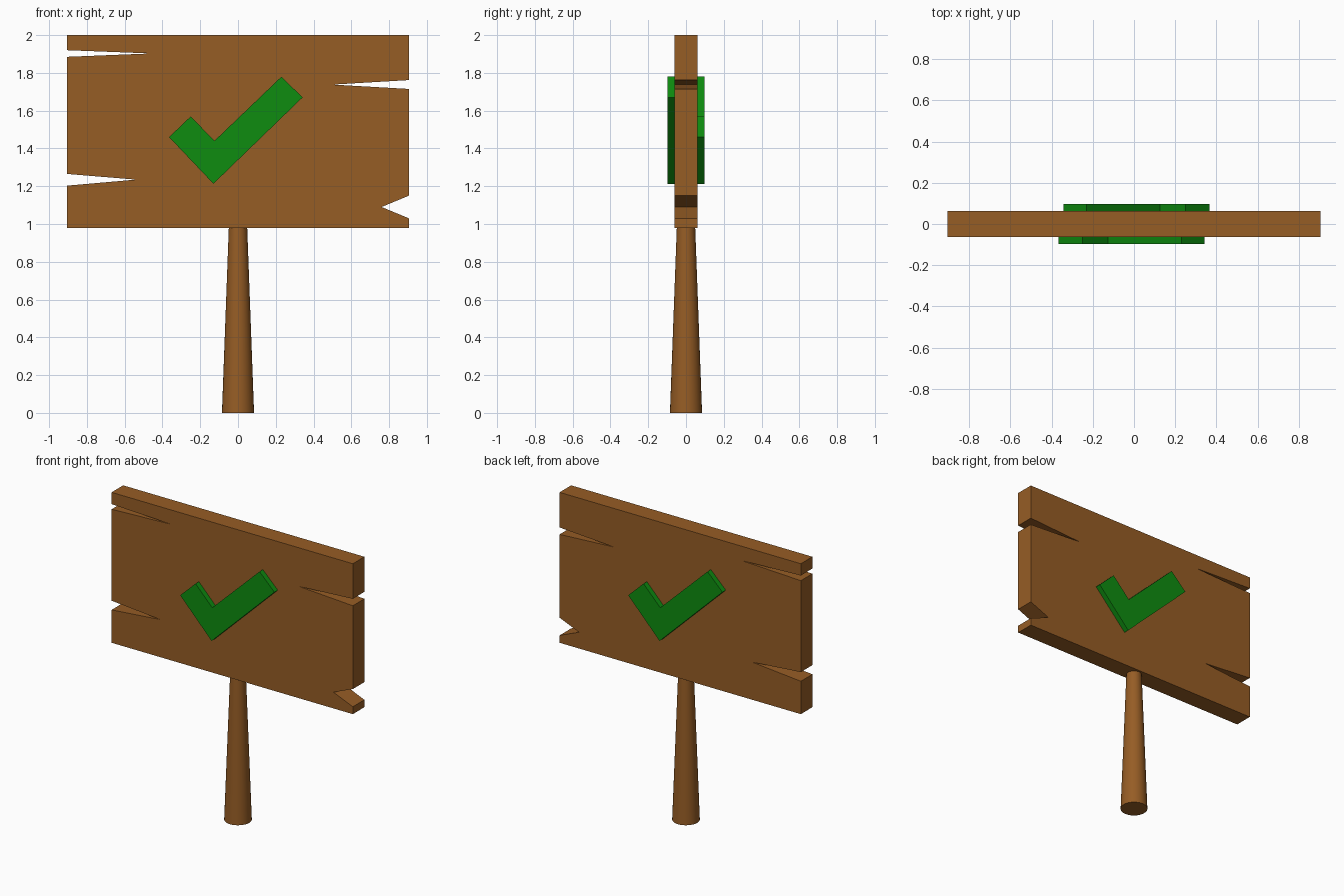
import bpy, bmesh, math

if "Cube" in bpy.data.objects:
    bpy.data.objects.remove(bpy.data.objects["Cube"], do_unlink=True)


def make_material(name, rgb):
    mat = bpy.data.materials.new(name)
    mat.use_nodes = True
    mat.diffuse_color = (*rgb, 1)
    mat.node_tree.nodes["Principled BSDF"].inputs["Base Color"].default_value = (*rgb, 1)
    return mat


def add_object(name, bm, mat):
    bmesh.ops.recalc_face_normals(bm, faces=bm.faces)
    mesh = bpy.data.meshes.new(name)
    bm.to_mesh(mesh)
    bm.free()
    mesh.materials.append(mat)
    obj = bpy.data.objects.new(name, mesh)
    bpy.context.collection.objects.link(obj)
    return obj


def slab(name, outline, y_front, y_back, mat):
    """Extrude an x-z outline from y_front to y_back."""
    bm = bmesh.new()
    face = bm.faces.new([bm.verts.new((x, y_front, z)) for x, z in outline])
    new = bmesh.ops.extrude_face_region(bm, geom=[face], use_keep_orig=True)["geom"]
    moved = [v for v in new if isinstance(v, bmesh.types.BMVert)]
    bmesh.ops.translate(bm, verts=moved, vec=(0, y_back - y_front, 0))
    return add_object(name, bm, mat)


wood = make_material("brown wood", (0.305, 0.109, 0.0185))
green = make_material("green paint", (0.0044, 0.263, 0.005))

# Board with split notches in both ends
half_w, half_d, bottom, top = 0.905, 0.062, 0.98, 2.0
board = [(-half_w, bottom), (half_w, bottom),
         (half_w, 1.03), (0.76, 1.09), (half_w, 1.15),
         (half_w, 1.715), (0.5, 1.738), (half_w, 1.762),
         (half_w, top), (-half_w, top),
         (-half_w, 1.92), (-0.46, 1.903), (-half_w, 1.885),
         (-half_w, 1.265), (-0.54, 1.235), (-half_w, 1.203)]
slab("sign_board", board, -half_d, half_d, wood)

# Raised check marks, the back one turned half way round
check = [(-0.365, 1.46), (-0.13, 1.213), (0.342, 1.67),
         (0.23, 1.78), (-0.125, 1.44), (-0.25, 1.57)]
for name, turn in (("front_check_mark", 0), ("back_check_mark", math.pi)):
    mark = slab(name, check, -0.098, -half_d + 0.005, green)
    mark.rotation_euler.z = turn

# Tapered round post
bm = bmesh.new()
bmesh.ops.create_cone(bm, cap_ends=True, segments=32, radius1=0.085,
                      radius2=0.048, depth=bottom + 0.02)
bmesh.ops.translate(bm, verts=bm.verts, vec=(0, 0, (bottom + 0.02) / 2))
post = add_object("post", bm, wood)
bpy.ops.object.select_all(action="DESELECT")
post.select_set(True)
bpy.context.view_layer.objects.active = post
bpy.ops.object.shade_smooth_by_angle(angle=math.radians(40))
